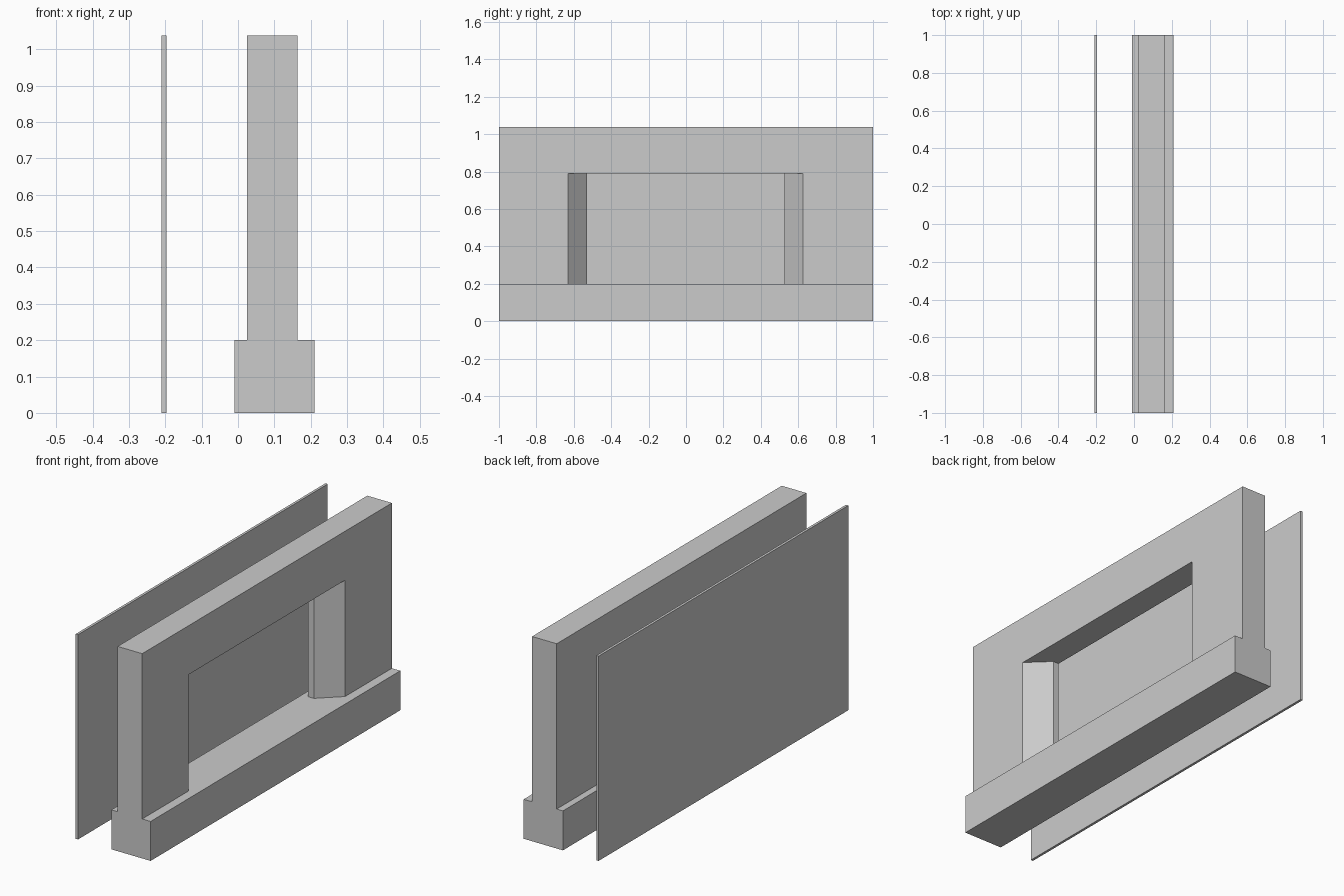
import bpy, bmesh
from mathutils import Vector

if "Cube" in bpy.data.objects:
    bpy.data.objects.remove(bpy.data.objects["Cube"])

HEIGHT = 1.038
PLINTH_TOP = 0.2


def prism(name, outline, z0, z1):
    """Extrude an XY outline from z0 up to z1."""
    bm = bmesh.new()
    face = bm.faces.new([bm.verts.new((x, y, z0)) for x, y in outline])
    top = bmesh.ops.extrude_face_region(bm, geom=[face])["geom"]
    bmesh.ops.translate(bm, vec=Vector((0, 0, z1 - z0)),
                        verts=[g for g in top if isinstance(g, bmesh.types.BMVert)])
    bmesh.ops.recalc_face_normals(bm, faces=bm.faces[:])
    mesh = bpy.data.meshes.new(name)
    bm.to_mesh(mesh)
    bm.free()
    obj = bpy.data.objects.new(name, mesh)
    bpy.context.collection.objects.link(obj)
    return obj


def slab(name, x0, x1, z0, z1):
    """Full-length block between two x positions."""
    return prism(name, [(x0, -1), (x1, -1), (x1, 1), (x0, 1)], z0, z1)


# Thin panel standing behind the wall
slab("back_panel", -0.21, -0.197, 0, HEIGHT)

# Wide plinth and the wall on top of it
slab("plinth", -0.01, 0.21, 0, PLINTH_TOP)
wall = slab("wall", 0.025, 0.163, PLINTH_TOP, HEIGHT)

# Window opening: short straight reveal, then jambs splaying outwards
right = [(-0.05, 0.526), (0.057, 0.526), (0.163, 0.625), (0.25, 0.625)]
left = [(0.25, -0.631), (0.163, -0.631), (0.057, -0.529), (-0.05, -0.529)]
cutter = prism("opening_cutter", right + left, 0.1, 0.79)
cutter.hide_render = True
cutter.hide_set(True)
cutter.display_type = 'WIRE'

cut = wall.modifiers.new("opening", 'BOOLEAN')
cut.operation = 'DIFFERENCE'
cut.solver = 'EXACT'
cut.object = cutter
